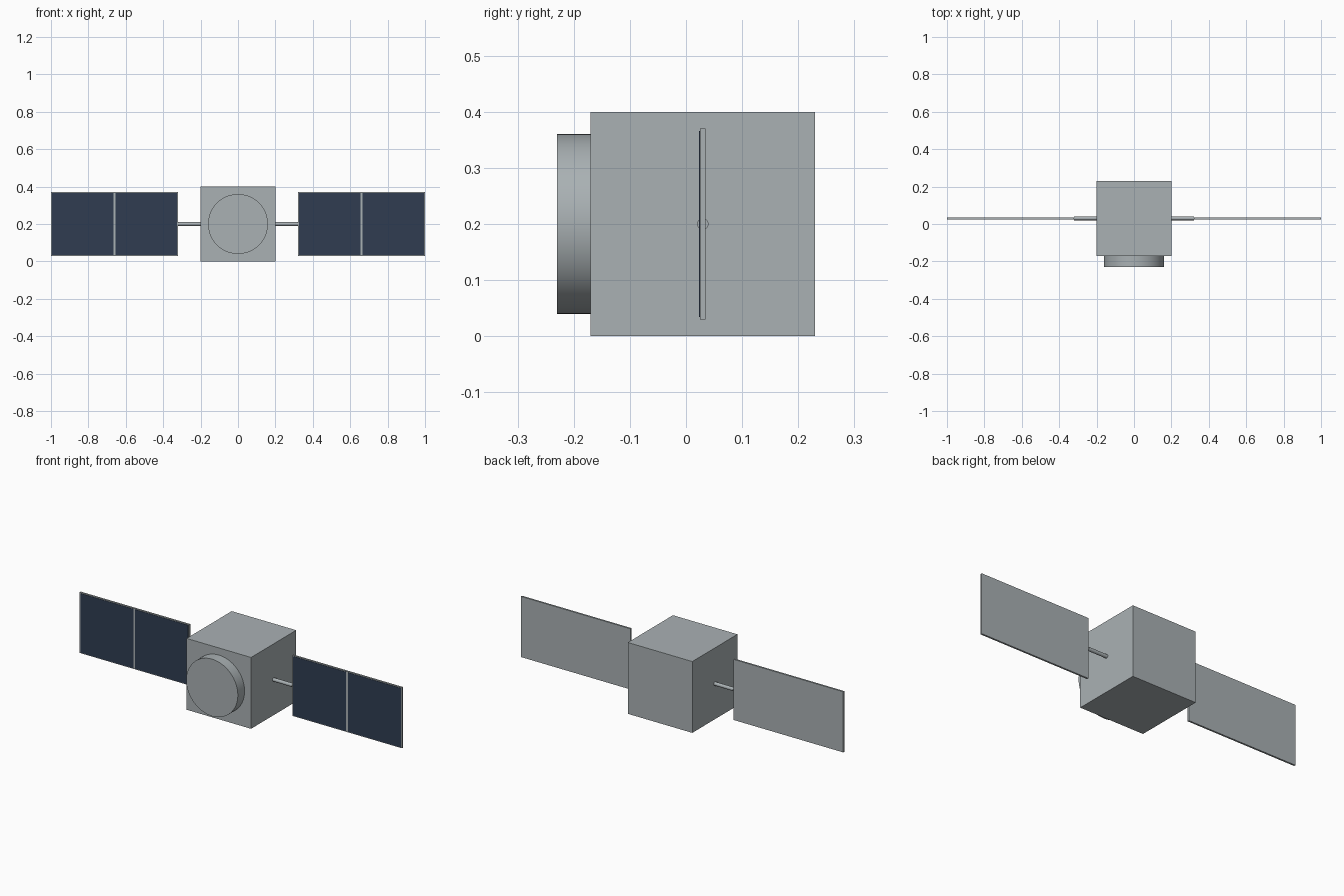
import bpy
import math

cube = bpy.data.objects.get("Cube")
if cube:
    bpy.data.objects.remove(cube, do_unlink=True)


def material(name, rgb):
    m = bpy.data.materials.new(name)
    m.use_nodes = True
    m.diffuse_color = (*rgb, 1)
    m.node_tree.nodes["Principled BSDF"].inputs["Base Color"].default_value = (*rgb, 1)
    return m


grey = material("light_grey", (0.40, 0.44, 0.455))
navy = material("navy_blue", (0.029, 0.046, 0.083))


def finish(name, mat):
    ob = bpy.context.object
    ob.name = name
    ob.data.materials.append(mat)
    return ob


def box(name, centre, size, mat):
    bpy.ops.mesh.primitive_cube_add(size=1, location=centre)
    bpy.context.object.scale = size
    bpy.ops.object.transform_apply(location=False, rotation=False, scale=True)
    return finish(name, mat)


def cylinder(name, centre, radius, depth, rotation, sides, mat):
    bpy.ops.mesh.primitive_cylinder_add(
        vertices=sides, radius=radius, depth=depth, location=centre, rotation=rotation)
    bpy.ops.object.shade_smooth_by_angle(angle=math.radians(40))
    return finish(name, mat)


MID = 0.2      # height of the centre line
WING_Y = 0.03  # depth of the wings

# Body and the round front cap
box("body", (0, 0.03, MID), (0.4, 0.4, 0.4), grey)
cylinder("front_cap", (0, -0.20, MID), 0.16, 0.06, (math.pi / 2, 0, 0), 64, grey)

# Wings: arm, panel and two solar cells on each side
for side, s in (("left", 1), ("right", -1)):
    cylinder(side + "_arm", (s * 0.26, WING_Y, MID), 0.01, 0.12,
             (0, math.pi / 2, 0), 24, grey)
    box(side + "_panel", (s * 0.66, WING_Y, MID), (0.68, 0.01, 0.34), grey)
    for part, x in (("inner", 0.49), ("outer", 0.83)):
        box(f"{side}_{part}_cell", (s * x, WING_Y - 0.0055, MID),
            (0.328, 0.002, 0.332), navy)
